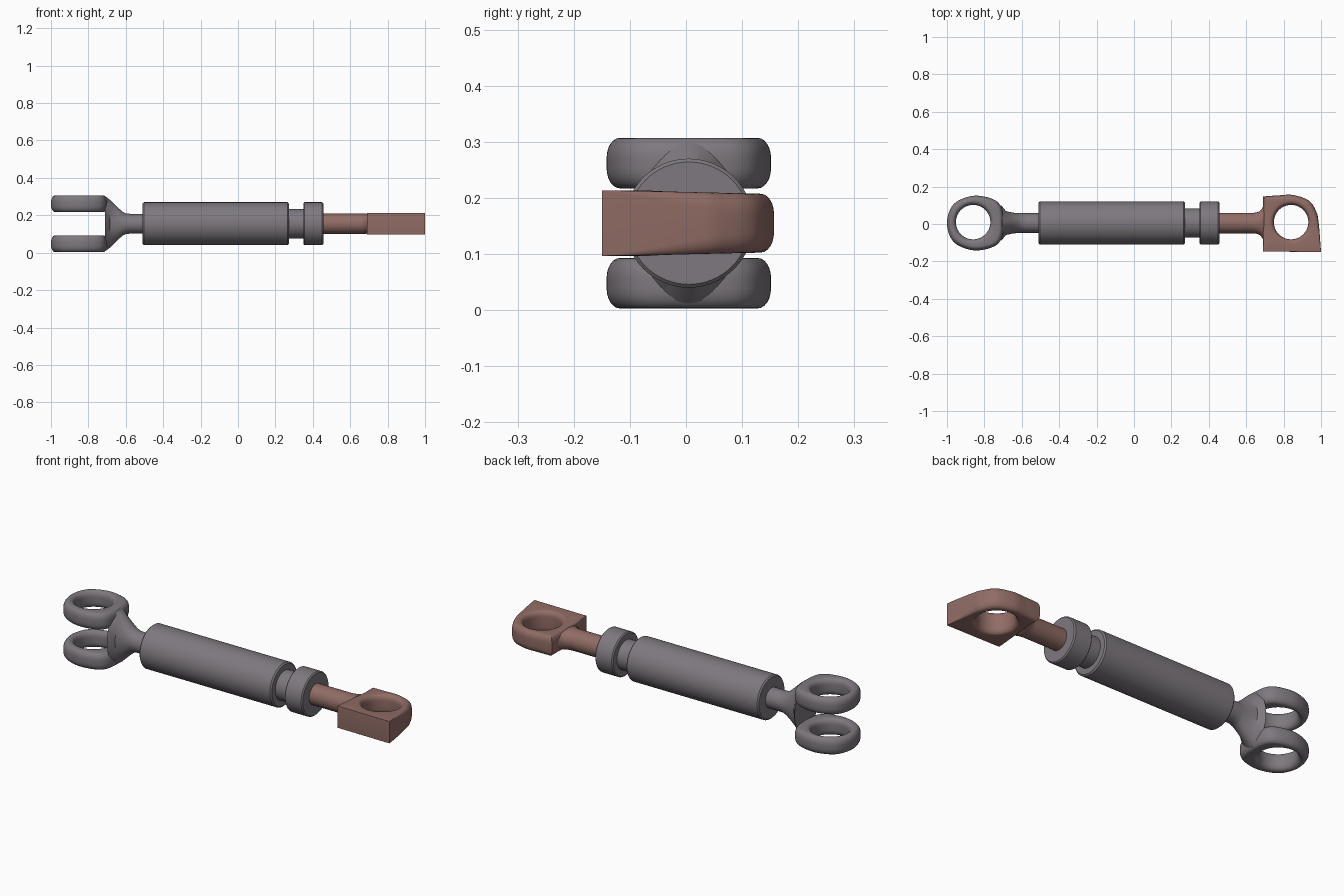
import bpy, bmesh, math

if "Cube" in bpy.data.objects:
    bpy.data.objects.remove(bpy.data.objects["Cube"])

AXIS_Y, AXIS_Z = 0.005, 0.155


def material(name, rgb):
    m = bpy.data.materials.new(name)
    m.diffuse_color = (*rgb, 1)
    m.use_nodes = True
    m.node_tree.nodes["Principled BSDF"].inputs["Base Color"].default_value = m.diffuse_color
    return m


GREY = material("grey_steel", (0.21, 0.19, 0.21))
RED = material("red_steel", (0.28, 0.15, 0.13))


def skin(name, loops, mat, closed):
    """Join equal-sized vertex loops with quads; cap the ends or close the ring."""
    bm = bmesh.new()
    rows = [[bm.verts.new(p) for p in loop] for loop in loops]
    n, m = len(rows), len(rows[0])
    for i in range(n if closed else n - 1):
        a, b = rows[i], rows[(i + 1) % n]
        for j in range(m):
            k = (j + 1) % m
            bm.faces.new((a[j], a[k], b[k], b[j]))
    if not closed:
        bm.faces.new(rows[0])
        bm.faces.new(rows[-1])
    bmesh.ops.recalc_face_normals(bm, faces=bm.faces)
    me = bpy.data.meshes.new(name)
    bm.to_mesh(me)
    bm.free()
    ob = bpy.data.objects.new(name, me)
    bpy.context.collection.objects.link(ob)
    me.materials.append(mat)
    bpy.ops.object.select_all(action='DESELECT')
    ob.select_set(True)
    bpy.context.view_layer.objects.active = ob
    bpy.ops.object.shade_smooth_by_angle(angle=math.radians(35))
    return ob


def loft(name, stations, mat, sides=48):
    """Elliptical sections (x, half width, half height) along the main axis."""
    loops = []
    for x, hy, hz in stations:
        loops.append([(x, AXIS_Y + hy * math.cos(t), AXIS_Z + hz * math.sin(t))
                      for t in (2 * math.pi * j / sides for j in range(sides))])
    return skin(name, loops, mat, False)


def spline(pts, closed, steps=10):
    """Catmull-Rom curve through the points."""
    n, out = len(pts), []
    for i in range(n if closed else n - 1):
        if closed:
            p = [pts[(i + k) % n] for k in (-1, 0, 1, 2)]
        else:
            p = [pts[min(max(i + k, 0), n - 1)] for k in (-1, 0, 1, 2)]
        for s in range(steps):
            t = s / steps
            out.append(tuple(0.5 * (2 * b + (c - a) * t + (2 * a - 5 * b + 4 * c - d) * t * t
                                    + (3 * b - a - 3 * c + d) * t ** 3)
                             for a, b, c, d in zip(*p)))
    return out


def line(a, b, steps=20):
    return [tuple(p + (q - p) * s / steps for p, q in zip(a, b)) for s in range(steps)]


def eye(name, outline, centre, hole, z, half, soft, mat):
    """Ring between a round hole and an outline, with a rounded-rectangle section."""
    loops = []
    for x, y in outline:
        dx, dy = x - centre[0], y - centre[1]
        R = math.hypot(dx, dy)
        h, w = half(y), soft(y)
        ro, zo = max(0.024 * w, 0.001), max(0.036 * w, 0.001)
        corners = [(R - ro, h - zo, ro, zo, 0), (hole + 0.022, h - 0.03, 0.022, 0.03, 1),
                   (hole + 0.022, 0.03 - h, 0.022, 0.03, 2), (R - ro, zo - h, ro, zo, 3)]
        loop = []
        for cr, cz, rr, rz, q in corners:
            for s in range(7):
                t = math.pi / 2 * (q + s / 6)
                r = cr + rr * math.cos(t)
                loop.append((centre[0] + dx / R * r, centre[1] + dy / R * r,
                             z + cz + rz * math.sin(t)))
        loops.append(loop)
    return skin(name, loops, mat, True)


# Main barrel, neck and collar turned as one profile
profile = [(-0.51, 0.108), (-0.503, 0.115), (0.265, 0.115), (0.272, 0.108), (0.272, 0.078),
           (0.35, 0.078), (0.35, 0.109), (0.356, 0.115), (0.45, 0.115), (0.456, 0.109)]
loft("barrel", [(x, r, r) for x, r in profile], GREY, 64)

# Fork bridge: wide saddle narrowing to a round stem
loft("fork_stem", [(-0.712, 0.095, 0.140), (-0.704, 0.088, 0.143), (-0.685, 0.064, 0.128),
                   (-0.65, 0.056, 0.094), (-0.62, 0.053, 0.066), (-0.6, 0.053, 0.055),
                   (-0.575, 0.053, 0.053), (-0.505, 0.053, 0.053)], GREY)

# Pair of fork eyes
half_pts = [(-0.965, 0.1), (-0.865, 0.145), (-0.765, 0.132), (-0.712, 0.09)]
pts = [(-1, 0)] + half_pts + [(-0.698, 0)] + [(x, -y) for x, y in reversed(half_pts)]
ring = spline([(x, y + AXIS_Y) for x, y in pts], True)
for side, label in ((1, "upper"), (-1, "lower")):
    eye(label + "_fork_eye", ring, (-0.86, 0.01), 0.092, AXIS_Z + side * 0.107,
        lambda y: 0.045, lambda y: 1.0, GREY)

# Piston rod flaring into the end eye
loft("piston_rod", [(0.45, 0.055, 0.055), (0.64, 0.055, 0.055), (0.66, 0.058, 0.055),
                    (0.675, 0.066, 0.055), (0.686, 0.08, 0.054), (0.695, 0.1, 0.05)], RED)

# End eye: rounded on the back side, square block on the front side
back = spline([(0.69, 0.147), (0.77, 0.153), (0.85, 0.155), (0.935, 0.125),
               (0.975, 0.065), (0.988, 0.0), (1.0, -0.15)], False)
outline = back + line((1.0, -0.15), (0.69, -0.147)) + line((0.69, -0.147), (0.69, 0.147))
eye("rod_eye", outline, (0.84, 0.01), 0.092, AXIS_Z,
    lambda y: 0.0555 - 0.02 * y,
    lambda y: min(max((y + 0.14) / 0.22, 0), 1), RED)
